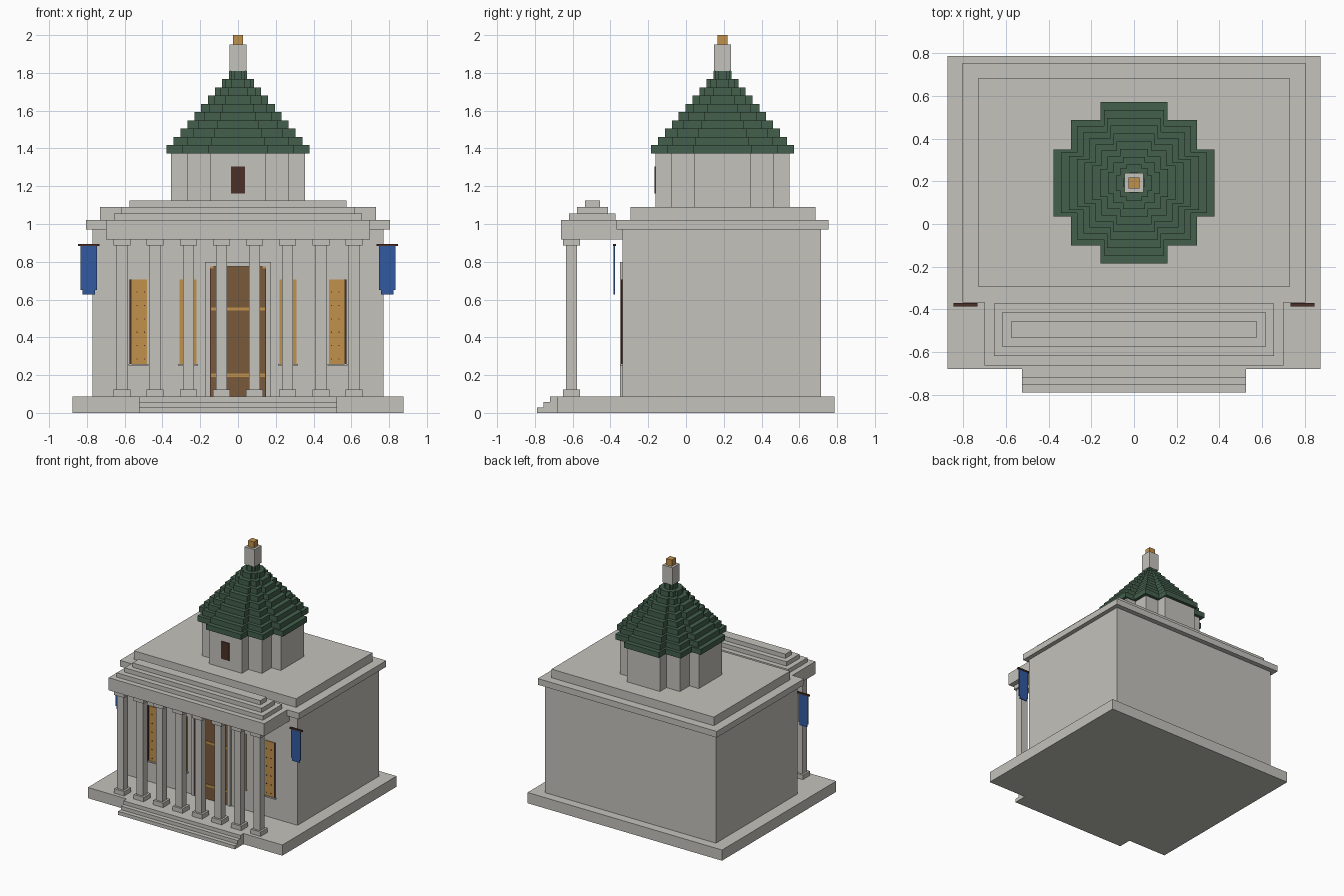
import bpy
import bmesh

if "Cube" in bpy.data.objects:
    bpy.data.objects.remove(bpy.data.objects["Cube"], do_unlink=True)


def material(name, rgb):
    mat = bpy.data.materials.new(name)
    mat.use_nodes = True
    mat.diffuse_color = (*rgb, 1)
    mat.node_tree.nodes["Principled BSDF"].inputs["Base Color"].default_value = (*rgb, 1)
    return mat


STONE = material("pale stone", (0.55, 0.54, 0.50))
GREEN = material("green roof tile", (0.056, 0.115, 0.072))
GOLD = material("gold", (0.53, 0.285, 0.07))
WOOD = material("door wood", (0.19, 0.10, 0.042))
DARK = material("dark wood", (0.07, 0.03, 0.02))
BLUE = material("blue cloth", (0.032, 0.10, 0.35))


def prism(name, outline, z0, z1, mat):
    """Extrude a plan outline from z0 up to z1."""
    bm = bmesh.new()
    face = bm.faces.new([bm.verts.new((x, y, z0)) for x, y in outline])
    new = bmesh.ops.extrude_face_region(bm, geom=[face])["geom"]
    verts = [v for v in new if isinstance(v, bmesh.types.BMVert)]
    bmesh.ops.translate(bm, verts=verts, vec=(0, 0, z1 - z0))
    bmesh.ops.recalc_face_normals(bm, faces=bm.faces)
    mesh = bpy.data.meshes.new(name)
    bm.to_mesh(mesh)
    bm.free()
    mesh.materials.append(mat)
    obj = bpy.data.objects.new(name, mesh)
    bpy.context.collection.objects.link(obj)
    return obj


def box(name, x, y, z, mat):
    """Box from (min, max) pairs."""
    outline = [(x[0], y[0]), (x[1], y[0]), (x[1], y[1]), (x[0], y[1])]
    return prism(name, outline, *z, mat)


def wide(name, half, y, z, mat):
    """Box centred on x = 0."""
    return box(name, (-half, half), y, z, mat)


def span(centre, half):
    return (centre - half, centre + half)


TOWER_Y = 0.193


def stepped_plan(a, b, c):
    """Stepped round plan: one quadrant turned four times."""
    points = [(a, c), (b, c), (b, b), (c, b), (c, a)]
    outline = []
    for _ in range(4):
        outline += points
        points = [(-y, x) for x, y in points]
    return [(x, y + TOWER_Y) for x, y in outline]


# Plinth and front steps
FLOOR = 0.087
WALL = -0.335
wide("plinth", 0.875, (-0.68, 0.787), (0, FLOOR), STONE)
for i, front in enumerate((-0.79, -0.755, -0.72)):
    wide("front_step", 0.525, (front, -0.68), (i * FLOOR / 3, (i + 1) * FLOOR / 3), STONE)

# Main hall, cornice and roof slab
wide("hall", 0.77, (WALL, 0.715), (FLOOR, 0.97), STONE)
wide("cornice", 0.805, (-0.367, 0.755), (0.97, 1.02), STONE)
wide("roof_slab", 0.73, (-0.295, 0.685), (1.02, 1.09), STONE)

# Portico beam and stepped gable
wide("portico_beam", 0.70, (-0.663, WALL), (0.918, 1.02), STONE)
for i, (half, front, back) in enumerate(((0.657, -0.62, -0.372),
                                         (0.616, -0.577, -0.413),
                                         (0.575, -0.535, -0.455))):
    z = 1.02 + i * 0.035
    wide("gable_tier", half, (front, back), (z, z + 0.035), STONE)

# Colonnade
COLUMN_Y = -0.605
for i in range(8):
    x = (i - 3.5) * 0.1755
    box("column", span(x, 0.029), span(COLUMN_Y, 0.029), (0.123, 0.885), STONE)
    for name, z in (("column_base", (FLOOR, 0.123)), ("column_capital", (0.885, 0.918))):
        box(name, span(x, 0.045), span(COLUMN_Y, 0.045), z, STONE)

# Door with stone surround and gold bands
for side in (-1, 1):
    box("door_jamb", span(side * 0.162, 0.013), (-0.35, WALL), (FLOOR, 0.775), STONE)
    box("door_edge", span(side * 0.146, 0.003), (-0.343, WALL), (FLOOR, 0.765), DARK)
    box("door_corner", span(side * 0.14, 0.009), (-0.345, WALL), (0.765, 0.775), GOLD)
wide("door_lintel", 0.175, (-0.35, WALL), (0.775, 0.80), STONE)
wide("door", 0.149, (-0.341, WALL), (FLOOR, 0.775), WOOD)
for z in (0.20, 0.55):
    wide("door_band", 0.143, (-0.345, WALL), span(z, 0.009), GOLD)

# Windows, sills and studs
for side in (-1, 1):
    for x in (0.264, 0.528):
        cx = side * x
        box("window", span(cx, 0.045), (-0.341, WALL), (0.26, 0.705), GOLD)
        box("window_sill", span(cx, 0.053), (-0.35, WALL), (0.25, 0.26), STONE)
    box("window_edge", span(side * 0.569, 0.005), (-0.343, WALL), (0.26, 0.705), DARK)
    for row in range(6):
        for x in (0.495, 0.535):
            box("window_stud", span(side * x, 0.003), (-0.344, -0.341),
                span(0.285 + row * 0.071, 0.003), DARK)

# Hanging banners
for side in (-1, 1):
    x = side * 0.79
    box("banner_rod", span(x, 0.056), span(-0.379, 0.008), (0.883, 0.895), DARK)
    box("banner", span(x, 0.043), span(-0.381, 0.004), (0.65, 0.883), BLUE)
    box("banner_tip", span(x, 0.033), span(-0.381, 0.004), (0.628, 0.65), BLUE)

# Tower drum and its window
prism("tower_drum", stepped_plan(0.354, 0.27, 0.148), 1.09, 1.374, STONE)
front = TOWER_Y - 0.354
wide("tower_window", 0.037, (front - 0.005, front), (1.162, 1.305), DARK)

# Tiered tower roof
TIERS = 10
rise = (1.81 - 1.374) / TIERS
for i in range(TIERS):
    a = 0.378 - i * 0.0366
    z = 1.374 + i * rise
    prism("roof_tier", stepped_plan(a, a * 0.78, a * 0.415), z, z + rise, GREEN)

# Spire and gold cap
wide("spire", 0.045, span(TOWER_Y, 0.045), (1.81, 1.95), STONE)
wide("spire_cap", 0.026, span(TOWER_Y, 0.026), (1.95, 2.0), GOLD)
